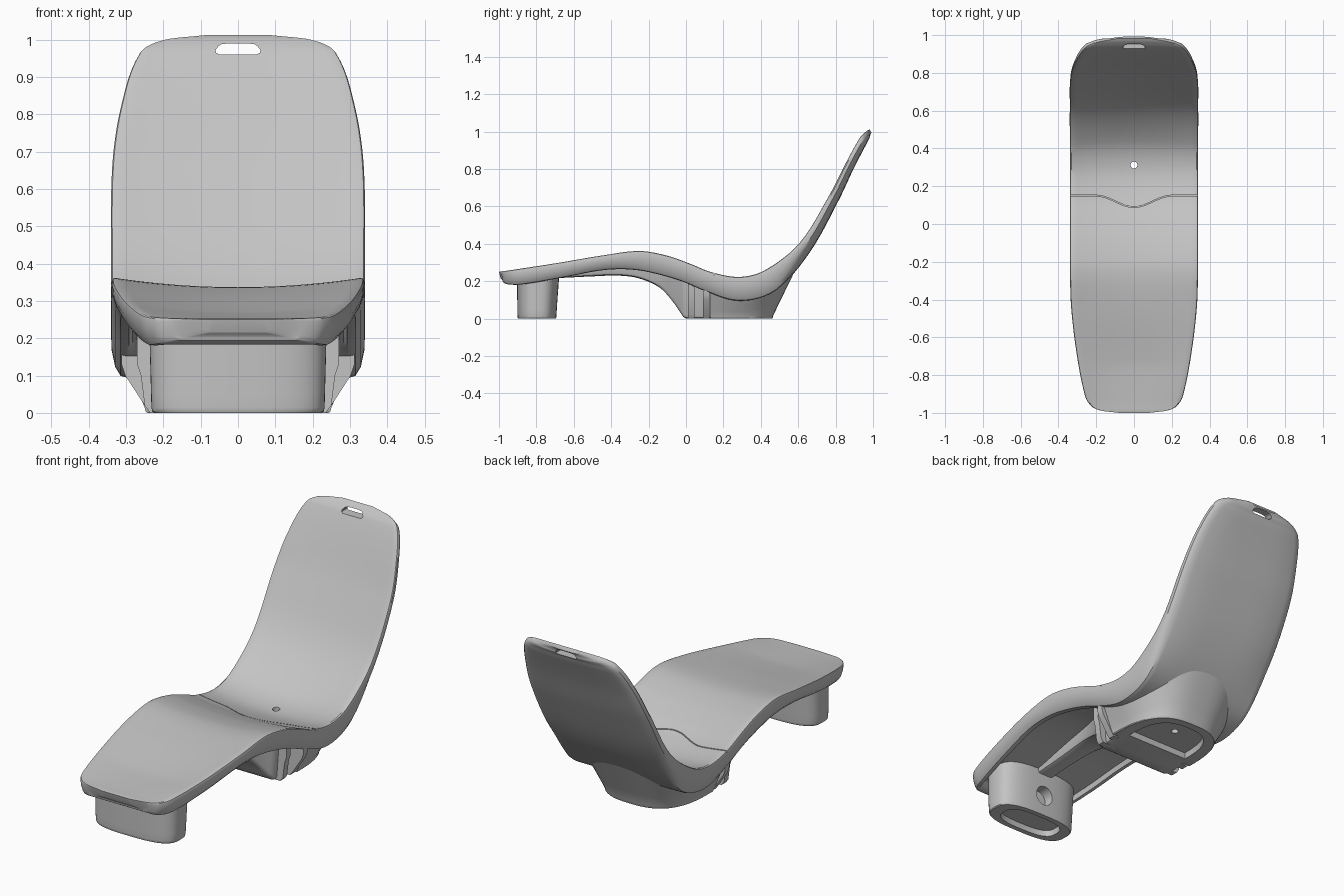
import bpy, bmesh, math
from mathutils import Vector

cube = bpy.data.objects.get("Cube")
if cube:
    bpy.data.objects.remove(cube, do_unlink=True)

grey = bpy.data.materials.new("light_grey_plastic")
grey.use_nodes = True
colour = (0.55, 0.55, 0.55, 1)
grey.diffuse_color = colour
grey.node_tree.nodes["Principled BSDF"].inputs["Base Color"].default_value = colour


def make(name, bm):
    bmesh.ops.recalc_face_normals(bm, faces=bm.faces)
    mesh = bpy.data.meshes.new(name)
    bm.to_mesh(mesh)
    bm.free()
    obj = bpy.data.objects.new(name, mesh)
    obj.data.materials.append(grey)
    bpy.context.collection.objects.link(obj)
    return obj


def loft(name, rings):
    """Skin closed rings of equal length and cap both ends."""
    bm = bmesh.new()
    rows = [[bm.verts.new(p) for p in ring] for ring in rings]
    n = len(rows[0])
    for a, b in zip(rows, rows[1:]):
        for i in range(n):
            j = (i + 1) % n
            bm.faces.new((a[i], a[j], b[j], b[i]))
    bm.faces.new(rows[0])
    bm.faces.new(rows[-1])
    return make(name, bm)


def spline(rows, steps):
    """Smooth curve through the rows, spaced by chord length."""
    knots = [0.0]
    for a, b in zip(rows, rows[1:]):
        knots.append(knots[-1] + math.dist(a[:2], b[:2]))
    last = len(rows) - 1

    def slope(i, k):
        a, b = max(i - 1, 0), min(i + 1, last)
        return (rows[b][k] - rows[a][k]) / (knots[b] - knots[a])

    out = []
    for i in range(last):
        h = knots[i + 1] - knots[i]
        for q in range(steps):
            u = q / steps
            w1 = u * u * (3 - 2 * u)
            out.append([rows[i][k] * (1 - w1) + rows[i + 1][k] * w1
                        + h * u * (1 - u) * ((1 - u) * slope(i, k) - u * slope(i + 1, k))
                        for k in range(len(rows[0]))])
    out.append(list(rows[-1]))
    return out


def clamp(v):
    return max(0.0, min(1.0, v))


# Rim line of the lounger: y, z, thickness, half width
RIM = [
    (-1, .25, .035, .08), (-.988, .253, .058, .18), (-.955, .257, .075, .236),
    (-.89, .267, .085, .265), (-.68, .3, .083, .305), (-.44, .34, .08, .333),
    (-.25, .363, .105, .339), (-.1, .338, .11, .34), (.03, .292, .105, .34),
    (.136, .25, .108, .34), (.286, .225, .13, .34), (.42, .26, .125, .34),
    (.607, .406, .075, .34), (.767, .663, .058, .337), (.85, .825, .052, .313),
    (.93, .968, .047, .262), (.962, 1.0, .036, .2), (.982, 1.012, .02, .09),
]
DISH = .25
path = spline(RIM, 6)
core, shell_rings = [], []
top_s = [-.97 + 1.94 * i / 24 for i in range(25)]
under_s = [.88, .86, .83] + [.8 - 1.6 * i / 16 for i in range(17)] + [-.83, -.86, -.88]
for i, (y, z, t, w) in enumerate(path):
    a, b = path[max(i - 1, 0)], path[min(i + 1, len(path) - 1)]
    d = Vector((0, b[0] - a[0], b[1] - a[1])).normalized()
    down = Vector((0, d.z, -d.y))
    hollow = .28 * clamp((.12 - y) / .12) * clamp((y + .95) / .05)  # open underside of the leg rest
    bulge = .35 * clamp((y - .45) / .15)                            # rounded rear of the backrest
    dish = DISH * clamp((y + 1) / .25) * clamp((.98 - y) / .15)     # flat at both tips
    sect = [(s, dish * (1 - s * s)) for s in top_s]
    side = [(.99, .04), (1, .14), (.995, .45), (.968, .78 - bulge * .5), (.925, .97 - bulge * .73)]
    sect += side
    for s in under_s:
        sect.append((s, 1 - bulge * s ** 4 - (hollow if abs(s) < .85 else 0)))
    sect += [(-s, o) for s, o in reversed(side)]
    base = Vector((0, y, z))
    shell_rings.append([base + down * (t * o) + Vector((s * w, 0, 0)) for s, o in sect])
    core.append(base + down * (t * .5))
shell = loft("lounger_shell", shell_rings)


def lookup(points, y):
    for (y0, z0), (y1, z1) in zip(points, points[1:]):
        if y0 <= y <= y1:
            return z0 + (z1 - z0) * (y - y0) / max(y1 - y0, 1e-6)
    return points[-1][1]


def core_z(y):
    return lookup([(p.y, p.z) for p in core], y)


def rim_z(y):
    return lookup([(p[0], p[1]) for p in path], y)


def arc(cy, a, b, power, span, n):
    """Superellipse arc as x, y pairs."""
    pts = []
    for i in range(n):
        ang = span * i / (n - 1 if span < 6 else n)
        c, s = math.cos(ang), math.sin(ang)
        pts.append((math.copysign(abs(c) ** power, c) * a,
                    cy + math.copysign(abs(s) ** power, s) * b))
    return pts


def foot(name, low, high, cy):
    """Support with a recessed sole that rises into the shell."""
    def ring(pts, k, z=None):
        flat = [(x * k, cy + (y - cy) * k) for x, y in pts]
        return [(x, y, core_z(y) if z is None else z) for x, y in flat]

    rings = [ring(low, .7, .03), ring(low, .72, 0), ring(low, .97, 0), ring(low, .99, .004)]
    start, end = ring(low, 1, .014), ring(high, 1)
    for q in range(7):
        u = q / 6
        rings.append([Vector(p).lerp(Vector(r), u) for p, r in zip(start, end)])
    rings += [ring(high, k) for k in (.85, .7, .55, .4, .25, .1)]
    return loft(name, rings)


# Supports under the footrest and the seat
leg = foot("front_leg", arc(-.797, .232, .104, .68, 2 * math.pi, 64),
           arc(-.79, .238, .114, .68, 2 * math.pi, 64), -.795)
pedestal = foot("seat_pedestal", arc(.13, .25, .335, .72, math.pi, 41),
                arc(.13, .325, .53, .85, math.pi, 41), .3)

# Arched spine between the two supports: y, underside z, half width
spine_rows = spline([(-.72, .215, .045), (-.5, .226, .05), (-.36, .23, .06), (-.25, .215, .08),
                     (-.14, .165, .12), (-.07, .09, .165), (-.015, .01, .21)], 5)
spine_rows += [[0, 0, .215], [.06, 0, .22], [.12, 0, .22], [.15, 0, .22]]
spine_rings = []
for y, z, w in spine_rows:
    top = core_z(y)
    z = max(z, 0)
    lip = min(.02, (top - z) / 3)
    half = [(w * 1.08, top), (w, z + lip), (w - lip * .3, z + lip * .3), (w - lip, z)]
    spine_rings.append([(x, y, h) for x, h in half] + [(-x, y, h) for x, h in reversed(half)])
spine = loft("arched_spine", spine_rings)

# Gussets beside the spine
gussets = []
for side, word in ((1, "left"), (-1, "right")):
    for y, place, reach in ((.01, "front", .27), (.09, "rear", .312)):
        top = core_z(y)
        outline = [(.15, 0), (.235, 0), (.25, .02), (reach - .01, .1), (reach, .13),
                   (reach, top), (.15, top)]
        gussets.append(loft(f"{word}_{place}_gusset",
                            [[(side * x, yy, z) for x, z in outline] for yy in (y, y + .035)]))


def cylinder(name, radius, depth, at, tilt=0):
    bm = bmesh.new()
    bmesh.ops.create_cone(bm, cap_ends=True, segments=32, radius1=radius, radius2=radius, depth=depth)
    obj = make(name, bm)
    obj.location, obj.rotation_euler.x = at, tilt
    return obj


# Cutters: hand slot, drain hole, leg socket and the seam across the seat
slot_half = [(.05, .96), (.059, .965), (.06, .972), (.052, .983), (.043, .988), (.02, .99)]
slot_rings = [[(x, y, z) for x, z in slot_half] + [(-x, y, z) for x, z in reversed(slot_half)]
              for y in (.8, 1.1)]
slot = loft("slot_cutter", slot_rings)
drain = cylinder("drain_cutter", .018, 1, (0, .312, .2))
socket = cylinder("socket_cutter", .05, .12, (0, -.68, .105), math.pi / 2)
seam_rings = []
for i in range(49):
    x = -.36 + .72 * i / 48
    y = .15 - .06 * (.5 + .5 * math.cos(math.pi * min(abs(x) / .2, 1)))
    z = rim_z(y) - .105 * DISH * (1 - min(1, (x / .338) ** 2)) - .012
    seam_rings.append([(x, y - .0025, z), (x, y + .0025, z),
                       (x, y + .0025, z + .06), (x, y - .0025, z + .06)])
seam = loft("seam_cutter", seam_rings)


def cut(obj, cutter):
    mod = obj.modifiers.new("cut", 'BOOLEAN')
    mod.operation, mod.solver, mod.object = 'DIFFERENCE', 'EXACT', cutter
    bpy.context.view_layer.objects.active = obj
    bpy.ops.object.modifier_apply(modifier=mod.name)


bpy.context.view_layer.update()
for obj, cutter in ((shell, slot), (shell, drain), (shell, seam), (pedestal, drain), (leg, socket)):
    cut(obj, cutter)
for cutter in (slot, drain, socket, seam):
    bpy.data.objects.remove(cutter, do_unlink=True)

# Smooth shading with crisp edges
bpy.ops.object.select_all(action='DESELECT')
for obj in [shell, leg, pedestal, spine] + gussets:
    obj.select_set(True)
bpy.context.view_layer.objects.active = shell
bpy.ops.object.shade_smooth_by_angle(angle=math.radians(35))
